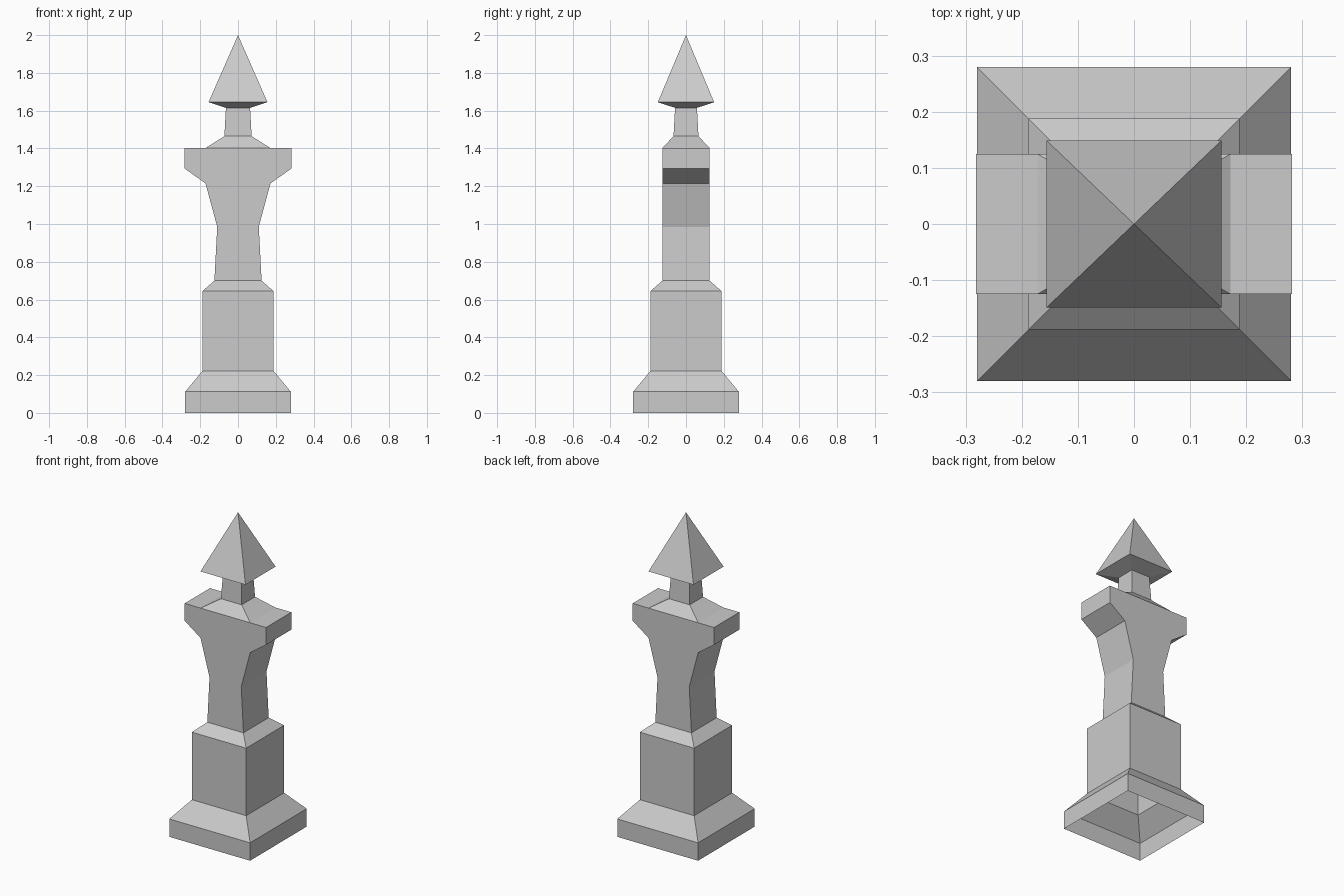
import bpy
import bmesh

cube = bpy.data.objects.get("Cube")
if cube:
    bpy.data.objects.remove(cube, do_unlink=True)

# Plain stone grey
stone = bpy.data.materials.new("stone_grey")
stone.use_nodes = True
colour = (0.6, 0.6, 0.6, 1)
stone.diffuse_color = colour
stone.node_tree.nodes["Principled BSDF"].inputs["Base Color"].default_value = colour


def loft(name, rings, apex=None):
    """Open shell through rectangular rings (half x, half y, z), with an optional tip."""
    bm = bmesh.new()
    loops = [[bm.verts.new((sx * hx, sy * hy, z))
              for sx, sy in ((-1, -1), (1, -1), (1, 1), (-1, 1))]
             for hx, hy, z in rings]
    for low, high in zip(loops, loops[1:]):
        for i in range(4):
            j = (i + 1) % 4
            corners = (low[i], low[j], high[j], high[i])
            # a step along x only leaves no area on the front and back
            if len({round(v.co.z, 4) for v in corners}) == 1 and i % 2 == 0:
                continue
            bm.faces.new(corners)
    if apex is not None:
        tip = bm.verts.new((0, 0, apex))
        for i in range(4):
            bm.faces.new((loops[-1][i], loops[-1][(i + 1) % 4], tip))
    mesh = bpy.data.meshes.new(name)
    bm.to_mesh(mesh)
    bm.free()
    mesh.materials.append(stone)
    obj = bpy.data.objects.new(name, mesh)
    bpy.context.collection.objects.link(obj)
    return obj


# Hollow flared foot, open underneath
loft("foot", [(0.28, 0.28, 0), (0.28, 0.28, 0.112), (0.188, 0.188, 0.222)])

# Square pedestal with a sloped top
loft("pedestal", [(0.188, 0.188, 0.222), (0.188, 0.188, 0.645), (0.125, 0.125, 0.7)])

# Torso: narrow waist, widening to block arms
D = 0.125
loft("torso", [(0.125, D, 0.7), (0.11, D, 0.985), (0.172, D, 1.215),
               (0.282, D, 1.293), (0.282, D, 1.402), (0.172, D, 1.402)])

# Sloped shoulders and tapering neck
loft("shoulders", [(0.172, D, 1.402), (0.072, 0.066, 1.465)])
loft("neck", [(0.072, 0.066, 1.465), (0.064, 0.058, 1.615)])

# Pointed head with a bevelled underside
loft("head", [(0.064, 0.058, 1.615), (0.156, 0.149, 1.645)], apex=2.0)
